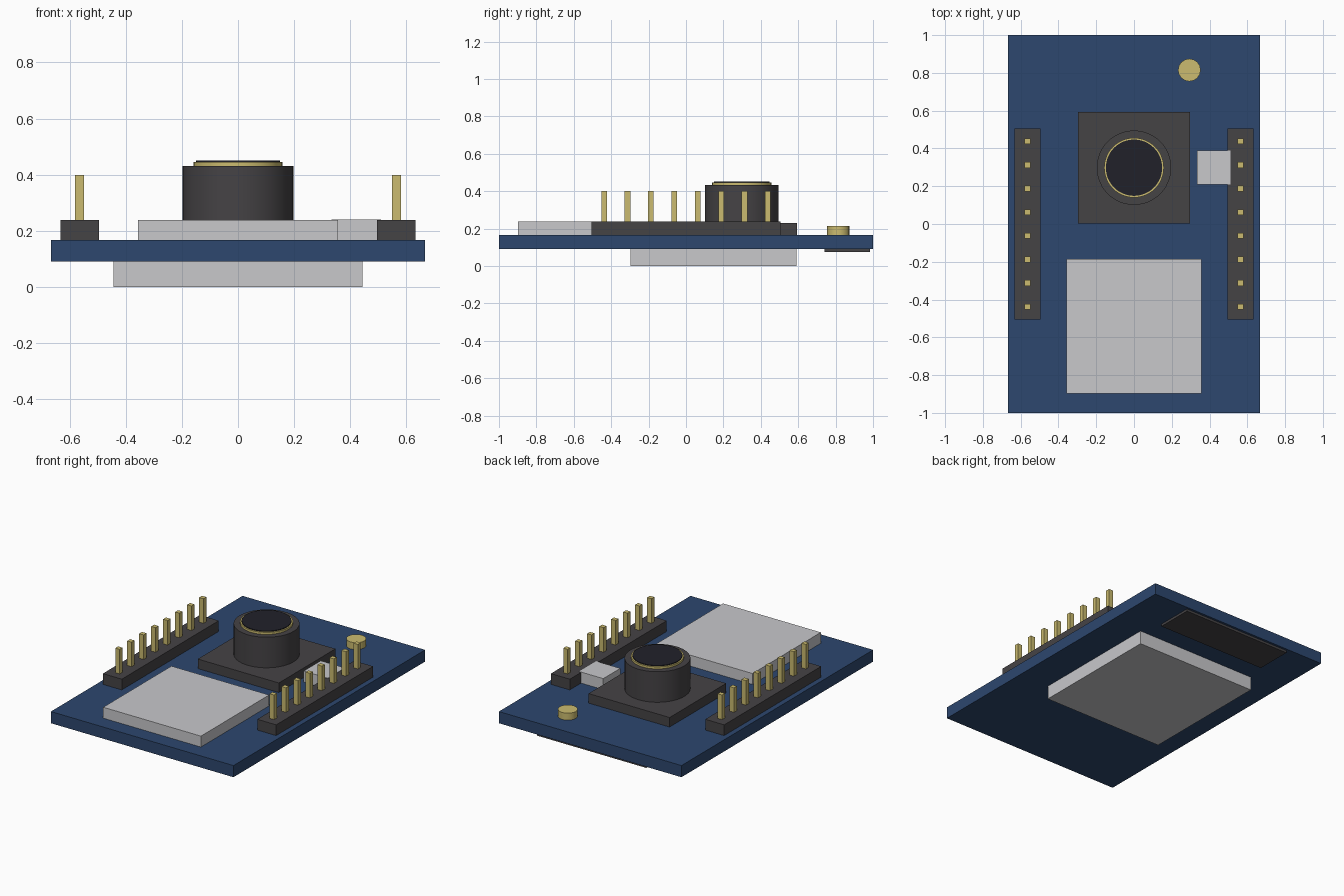
import bpy
import bmesh
from mathutils import Matrix, Vector

cube = bpy.data.objects.get("Cube")
if cube:
    bpy.data.objects.remove(cube, do_unlink=True)


def material(name, r, g, b):
    mat = bpy.data.materials.new(name)
    mat.use_nodes = True
    mat.diffuse_color = (r, g, b, 1)
    bsdf = next(n for n in mat.node_tree.nodes if n.type == "BSDF_PRINCIPLED")
    bsdf.inputs["Base Color"].default_value = (r, g, b, 1)
    return mat


BLUE = material("board blue", 0.026, 0.063, 0.157)
GREY = material("metal grey", 0.58, 0.58, 0.6)
BLACK = material("plastic black", 0.06, 0.056, 0.06)
GLASS = material("lens glass", 0.015, 0.015, 0.023)
GOLD = material("gold", 0.6, 0.5, 0.16)


def finish(name, bm, mat):
    mesh = bpy.data.meshes.new(name)
    bm.to_mesh(mesh)
    bm.free()
    mesh.materials.append(mat)
    obj = bpy.data.objects.new(name, mesh)
    bpy.context.collection.objects.link(obj)
    return obj


def add_box(bm, x, y, z):
    """Box spanning the (low, high) pairs x, y and z."""
    centre = Vector([sum(p) / 2 for p in (x, y, z)])
    size = [p[1] - p[0] for p in (x, y, z)]
    matrix = Matrix.Translation(centre) @ Matrix.Diagonal((*size, 1))
    bmesh.ops.create_cube(bm, size=1, matrix=matrix)


def box(name, mat, x, y, z):
    bm = bmesh.new()
    add_box(bm, x, y, z)
    return finish(name, bm, mat)


def disc(name, mat, x, y, radius, z, sides):
    bm = bmesh.new()
    bmesh.ops.create_cone(
        bm, cap_ends=True, segments=sides, radius1=radius, radius2=radius,
        depth=z[1] - z[0], matrix=Matrix.Translation((x, y, sum(z) / 2)))
    # Smooth walls, flat caps
    for f in bm.faces:
        f.smooth = len(f.verts) == 4
    for e in bm.edges:
        e.smooth = all(f.smooth for f in e.link_faces)
    return finish(name, bm, mat)


TOP = 0.167
UNDER = 0.09

# Circuit board and parts on its underside
box("circuit_board", BLUE, (-0.667, 0.667), (-1, 1), (UNDER, TOP))
box("underside_housing", GREY, (-0.444, 0.444), (-0.298, 0.592), (0, UNDER))
box("underside_connector", BLACK, (-0.4, 0.4), (0.74, 0.985), (0.074, UNDER))

# Metal shield and small component
box("metal_shield", GREY, (-0.357, 0.357), (-0.897, -0.185), (TOP, 0.239))
box("small_component", GREY, (0.333, 0.51), (0.21, 0.388), (TOP, 0.24))

# Camera: base, barrel, gold rim and lens
LENS_Y = 0.298
box("camera_base", BLACK, (-0.296, 0.296), (0.003, 0.594), (TOP, 0.23))
disc("camera_barrel", BLACK, 0, LENS_Y, 0.197, (0.23, 0.432), 48)
disc("lens_rim", GOLD, 0, LENS_Y, 0.158, (0.432, 0.446), 48)
disc("lens_glass", GLASS, 0, LENS_Y, 0.149, (0.434, 0.451), 48)

# Pin headers on both long sides
PINS = 8
for side, sign in (("left", 1), ("right", -1)):
    cx = sign * 0.564
    box(side + "_header", BLACK, (cx - 0.069, cx + 0.069), (-0.506, 0.506),
        (TOP, 0.238))
    bm = bmesh.new()
    for i in range(PINS):
        y = (i - (PINS - 1) / 2) * 0.125
        add_box(bm, (cx - 0.016, cx + 0.016), (y - 0.015, y + 0.015),
                (0.2, 0.4))
    finish(side + "_header_pins", bm, GOLD)

# Gold contact button
disc("gold_button", GOLD, 0.293, 0.815, 0.06, (TOP, 0.213), 16)
